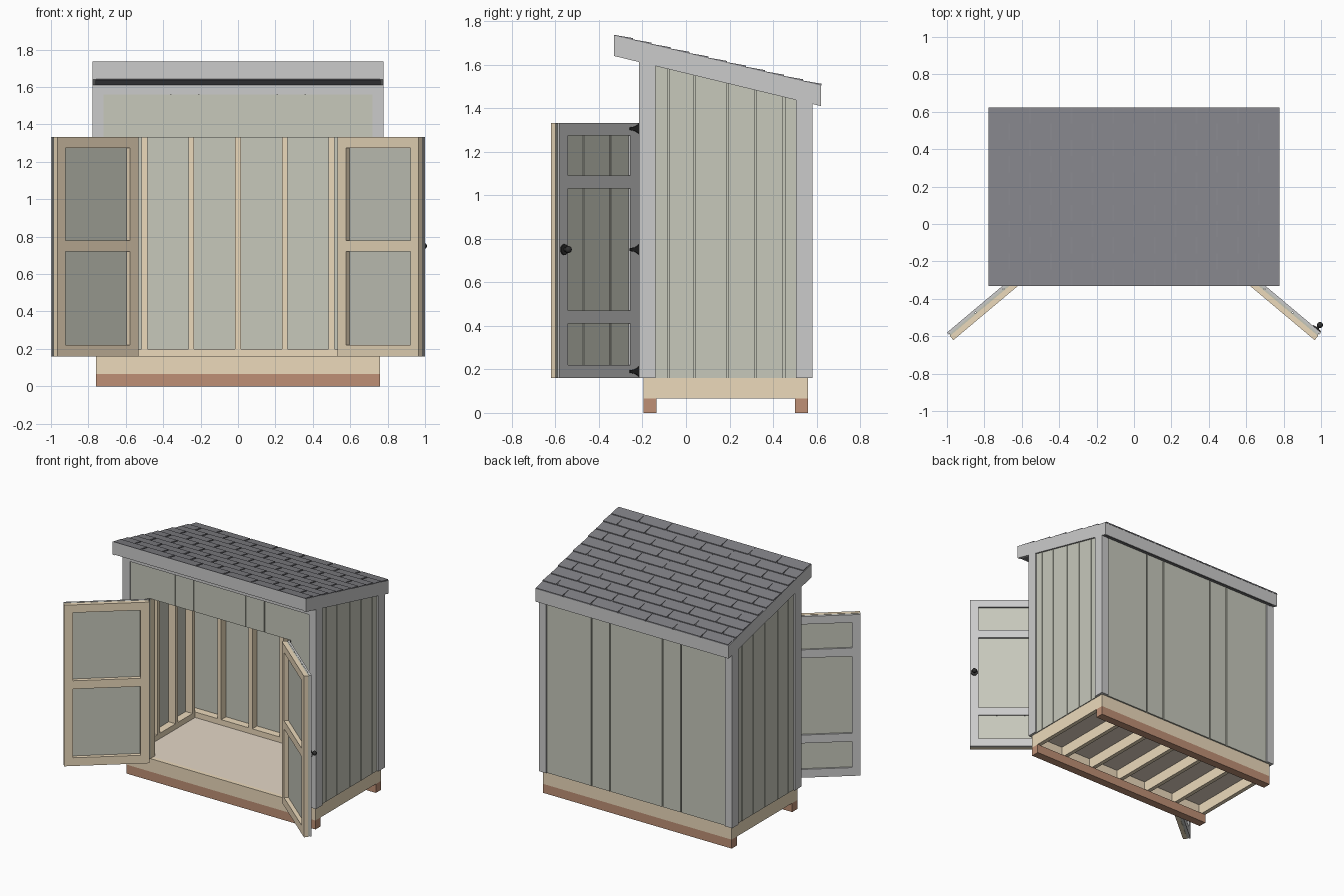
import bpy, bmesh
from math import radians, pi
from mathutils import Matrix, Vector

if "Cube" in bpy.data.objects:
    bpy.data.objects.remove(bpy.data.objects["Cube"])

COL = {"wood": (.84, .70, .50), "skid": (.52, .28, .18), "panel": (.57, .58, .50), "trim": (.66, .66, .67),
       "dark": (.22, .22, .24), "black": (.03, .03, .03), "floor": (.78, .68, .57)}
MATS = {}
for k, c in COL.items():
    MATS[k] = bpy.data.materials.new(k)
    MATS[k].diffuse_color = (*c, 1)
I = Matrix.Identity(4)


class Part:
    """Collects solids into one named object."""
    def __init__(self, name, mat, M=I):
        self.name, self.mat, self.M, self.bm = name, mat, M, bmesh.new()

    def prism(self, poly, axis, a, b):
        put = {"x": lambda p, t: (t, p[0], p[1]), "y": lambda p, t: (p[0], t, p[1])}[axis]
        r0 = [self.bm.verts.new(put(p, a)) for p in poly]
        r1 = [self.bm.verts.new(put(p, b)) for p in poly]
        n = len(poly)
        self.bm.faces.new(r0)
        self.bm.faces.new(r1[::-1])
        for i in range(n):
            j = (i + 1) % n
            self.bm.faces.new((r0[i], r1[i], r1[j], r0[j]))

    def box(self, x0, x1, y0, y1, z0, z1):
        self.prism([(y0, z0), (y1, z0), (y1, z1), (y0, z1)], "x", x0, x1)

    def cyl(self, loc, r, h, axis="Z", r2=None):
        rot = Matrix.Rotation(pi / 2, 4, "X") if axis == "Y" else I
        bmesh.ops.create_cone(self.bm, cap_ends=True, segments=16, radius1=r, radius2=r if r2 is None else r2,
                              depth=h, matrix=Matrix.Translation(loc) @ rot)

    def ball(self, loc, r):
        bmesh.ops.create_uvsphere(self.bm, u_segments=16, v_segments=10, radius=r, matrix=Matrix.Translation(loc))

    def done(self, smooth=False):
        self.bm.transform(self.M)
        bmesh.ops.recalc_face_normals(self.bm, faces=self.bm.faces)
        me = bpy.data.meshes.new(self.name)
        self.bm.to_mesh(me)
        self.bm.free()
        me.materials.append(MATS[self.mat])
        ob = bpy.data.objects.new(self.name, me)
        bpy.context.collection.objects.link(ob)
        if smooth:
            bpy.ops.object.select_all(action="DESELECT")
            ob.select_set(True)
            bpy.context.view_layer.objects.active = ob
            bpy.ops.object.shade_smooth_by_angle()


def top(y):
    return 1.733 - .242 * (y + .33)


def slope(y0, y1, hi, lo):
    """Side profile of a band that follows the roof, hi..lo below its top."""
    return [(y0, top(y0) - lo), (y1, top(y1) - lo), (y1, top(y1) - hi), (y0, top(y0) - hi)]


def under(y0, y1, z0, d):
    """Side profile from z0 up to d below the roof top."""
    return [(y0, z0), (y1, z0), (y1, top(y1) - d), (y0, top(y0) - d)]


STUDS = (-.5, -.25, 0, .25, .5)

# floor: skids, rims, joists, deck
p = Part("skids", "skid")
for y in (-.195, .50):
    p.box(-.76, .76, y, y + .06, 0, .065)
p.done()
p = Part("floor_frame", "wood")
for y in (-.195, .53):
    p.box(-.76, .76, y, y + .03, .065, .16)
for x in (-.745,) + STUDS + (.745,):
    p.box(x - .015, x + .015, -.165, .53, .065, .145)
for s in (-1, 1):
    p.box(s * .73, s * .76, -.165, .53, .145, .16)
p.done()
p = Part("floor_sheet", "floor")
p.box(-.73, .73, -.165, .53, .145, .16)
p.done()

# grooved siding: boards with narrow gaps over a backing sheet
XS = (-.765, -.36, -.21, .21, .36, .765)
p = Part("back_siding", "panel")
p.box(-.76, .76, .555, .563, .16, 1.46)
for a, b in zip(XS, XS[1:]):
    p.box(a + .004, b - .004, .563, .571, .16, 1.46)
p.done()
p = Part("front_siding", "panel")
p.box(-.76, .76, -.2, -.192, 1.33, 1.61)
for a, b in zip(XS, XS[1:]):
    p.box(a + .004, b - .004, -.207, -.2, 1.33, 1.61)
for s in (-1, 1):
    p.box(s * .568, s * .76, -.207, -.192, .16, 1.33)
p.done()
YS = (-.2, -.08, .04, .19, .32, .45, .565)
p = Part("side_siding", "panel")
for s in (-1, 1):
    p.prism(under(-.195, .56, .16, .04), "x", s * .75, s * .758)
    for a, b in zip(YS, YS[1:]):
        p.prism(under(a + .004, b - .004, .16, .04), "x", s * .758, s * .766)
p.done()

# wall framing: plates, studs, header, rafters
p = Part("wall_framing", "wood")
p.box(-.75, .75, .50, .555, .16, .2)
p.box(-.75, .75, .50, .555, 1.39, 1.43)
for x in STUDS:
    p.box(x - .015, x + .015, .50, .555, .2, 1.39)
p.box(-.75, .75, -.192, -.14, 1.33, 1.37)
p.box(-.75, .75, -.192, -.14, 1.57, 1.61)
for x in STUDS:
    p.box(x - .015, x + .015, -.192, -.14, 1.37, 1.57)
for s in (-1, 1):
    p.box(s * .695, s * .75, -.14, .5, .16, .2)
    p.prism(slope(-.14, .5, .09, .13), "x", s * .695, s * .75)
    for y in (-.14, .065, .275, .47):
        p.prism(under(y, y + .03, .2, .13), "x", s * .695, s * .75)
    p.box(s * .568, s * .6, -.192, -.14, .16, 1.33)
    p.box(s * .568, s * .75, -.192, -.14, .16, .2)
for x in (-.735,) + STUDS + (.735,):
    p.prism(slope(-.2, .56, .015, .085), "x", x - .014, x + .014)
p.done()

# grey corner boards and front top board
p = Part("corner_trim", "trim")
for s in (-1, 1):
    for y0, y1, f0, f1 in ((-.215, -.14, -.215, -.2), (.505, .58, .565, .58)):
        p.prism(under(y0, y1, .16, .094), "x", s * .764, s * .778)
        p.prism(under(f0, f1, .16, .094), "x", s * .72, s * .764)
p.box(-.72, .72, -.215, -.205, 1.56, 1.612)
p.done()

# roof: rake boards, fascias, deck, soffits, shingles
p = Part("roof_fascia", "trim")
for s in (-1, 1):
    p.prism(slope(-.33, .62, 0, .094), "x", s * .76, s * .778)
p.prism(slope(-.33, -.314, 0, .09), "x", -.76, .76)
p.prism(slope(.604, .62, 0, .094), "x", -.76, .76)
p.done()
p = Part("roof_deck", "dark")
p.prism(slope(-.314, .604, .001, .015), "x", -.76, .76)
p.prism(slope(-.314, -.2, .08, .092), "x", -.76, .76)
p.prism(slope(.565, .604, .08, .09), "x", -.76, .76)
p.done()
p = Part("shingles", "dark")
ROWS, W = 11, 1.556 / 7
h = .954 / ROWS
for r in range(ROWS):
    y0 = -.331 + r * h
    y1 = y0 + h
    p.prism(slope(y0, y1, -.002, 0), "x", -.777, .777)
    for i in range(8):
        a = -.778 + (i - (r % 2) * .5) * W
        a0, a1 = max(a + .005, -.778), min(a + W - .005, .778)
        if a1 - a0 > .01:
            p.prism([(y0, top(y0)), (y1, top(y1)), (y1, top(y1) + .009), (y0, top(y0) + .003)], "x", a0, a1)
p.done()

# doors: drawn closed with the hinge at the origin, then swung open; left is mirrored
DW, Z0, Z1 = .565, .16, 1.332
SWING = Matrix.Translation((.567, -.217, 0)) @ Matrix.Rotation(radians(140), 4, "Z")


def frame(p, y0, y1, rails):
    for a, b in ((0, .058), (DW - .058, DW)):
        p.box(-b, -a, y0, y1, Z0, Z1)
    for a, b in rails:
        p.box(-DW + .058, -.058, y0, y1, a, b)


for side, M in (("right", SWING), ("left", Matrix.Scale(-1, 4, Vector((1, 0, 0))) @ SWING)):
    p = Part(side + "_door_trim", "trim", M)
    frame(p, 0, .014, ((Z0, .22), (.41, .47), (1.03, 1.09), (1.275, Z1)))
    p.done()
    p = Part(side + "_door_panel", "panel", M)
    p.box(-DW + .002, -.002, .018, .024, Z0 + .002, Z1 - .002)
    cuts = (.002, .185, .38, DW - .002)
    for a, b in zip(cuts, cuts[1:]):
        p.box(-b + .004, -a - .004, .013, .018, Z0 + .002, Z1 - .002)
    p.done()
    p = Part(side + "_door_frame", "wood", M)
    frame(p, .024, .053, ((Z0, .22), (.72, .78), (1.275, Z1)))
    p.done()
    # tapered strap hinges
    p = Part(side + "_door_hinges", "black", M)
    for z in (.19, .75, 1.305):
        p.prism([(0, z - .022), (0, z + .022), (-.03, z + .01), (-.065, z + .006),
                 (-.065, z - .006), (-.03, z - .01)], "y", -.005, 0)
        p.cyl((0, -.004, z), .006, .046)
    p.done()

# knob on the right door
p = Part("door_knob", "black", SWING)
p.cyl((-DW + .03, -.003, .75), .025, .006, "Y")
p.cyl((-DW + .03, -.015, .75), .008, .025, "Y")
p.ball((-DW + .03, -.027, .75), .016)
p.done(smooth=True)

for m in bpy.data.materials:
    if m.users and not m.is_grease_pencil:
        m.use_nodes = True
        m.node_tree.nodes["Principled BSDF"].inputs["Base Color"].default_value = m.diffuse_color
